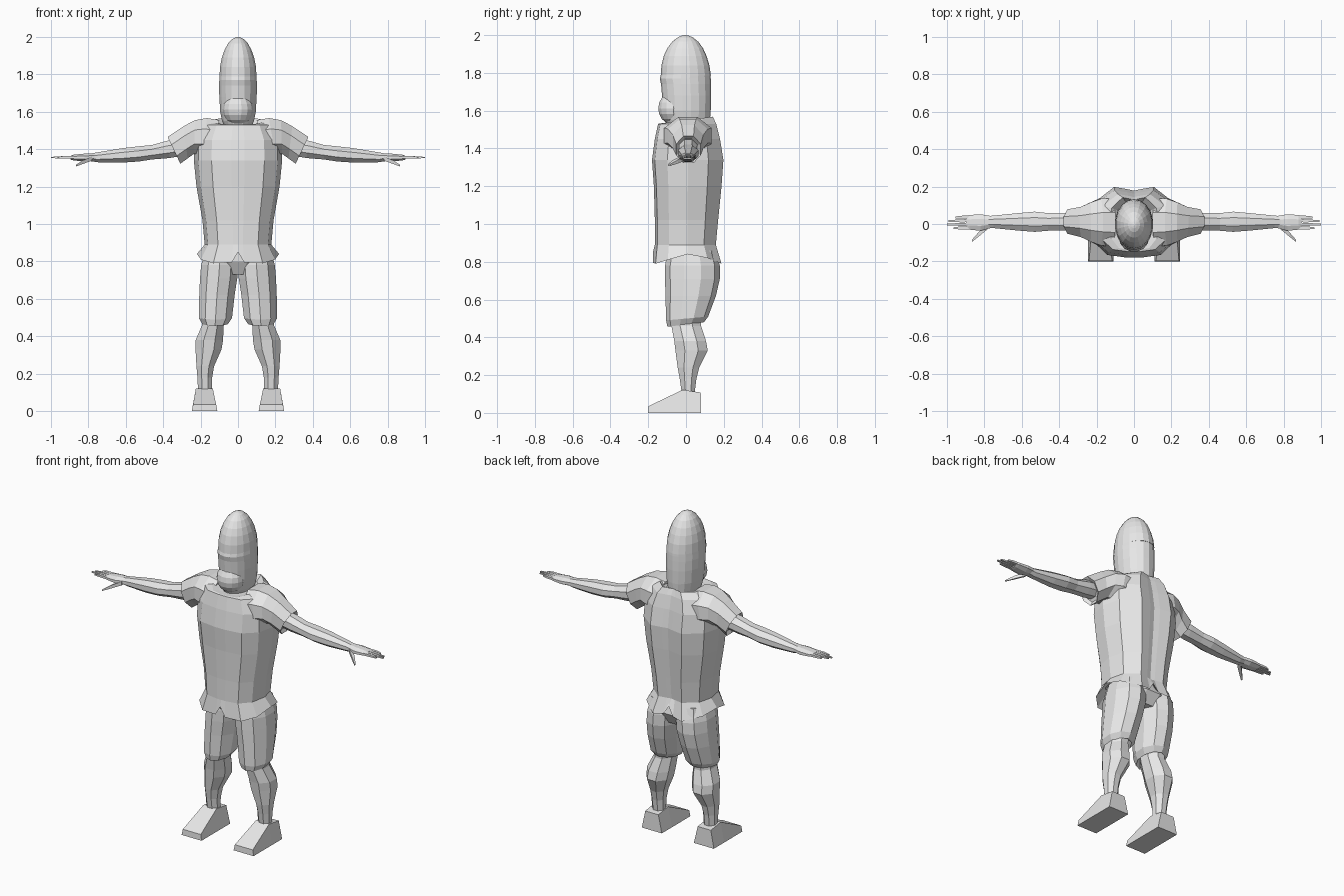
import bpy, bmesh, math
from mathutils import Vector

cube = bpy.data.objects.get("Cube")
if cube:
    bpy.data.objects.remove(cube)

grey = bpy.data.materials.new("plain grey")
grey.use_nodes = True
grey.diffuse_color = (0.8, 0.8, 0.8, 1)
grey.node_tree.nodes["Principled BSDF"].inputs["Base Color"].default_value = (0.8, 0.8, 0.8, 1)


def loft(name, rings):
    """Skin a list of equal-length point rings and cap both ends."""
    bm = bmesh.new()
    rows = [[bm.verts.new(p) for p in ring] for ring in rings]
    n = len(rows[0])
    for a, b in zip(rows, rows[1:]):
        for i in range(n):
            j = (i + 1) % n
            bm.faces.new((a[i], a[j], b[j], b[i]))
    bm.faces.new(rows[0])
    bm.faces.new(rows[-1])
    bmesh.ops.recalc_face_normals(bm, faces=bm.faces)
    mesh = bpy.data.meshes.new(name)
    bm.to_mesh(mesh)
    bm.free()
    mesh.materials.append(grey)
    obj = bpy.data.objects.new(name, mesh)
    bpy.context.collection.objects.link(obj)
    return obj


def circle(n, turn=0.0):
    return [(math.cos(2 * math.pi * (i + turn) / n),
             math.sin(2 * math.pi * (i + turn) / n)) for i in range(n)]


def flat_ring(z, x0, x1, y0, y1, n=8, turn=0.5, tilt=0.0):
    """Horizontal ring filling the given x and y extents."""
    pts = circle(n, turn)
    m = max(abs(c) for c, s in pts)
    return [((x0 + x1) / 2 + (x1 - x0) / 2 * c / m,
             (y0 + y1) / 2 + (y1 - y0) / 2 * s / m, z + tilt * s) for c, s in pts]


def arm_ring(side, top, bottom, y0, y1, n=8):
    """Ring across an arm, between a top and a bottom (x, z) point."""
    pts = circle(n, 0.5)
    m = max(abs(c) for c, s in pts)
    ring = []
    for c, s in pts:
        t = 0.5 + 0.5 * s / m
        ring.append((side * (bottom[0] + (top[0] - bottom[0]) * t),
                     (y0 + y1) / 2 + (y1 - y0) / 2 * c / m,
                     bottom[1] + (top[1] - bottom[1]) * t))
    return ring


def finger(name, side, points, radii):
    """Four-sided tapering finger through a few points."""
    rings = []
    for (x, y, z), r in zip(points, radii):
        rings.append([(side * x, y + r * c, z + r * s * 0.8) for c, s in circle(4, 0.5)])
    return loft(name, rings)


# Shirt body: half outline mirrored into a full ring
HALF = [(0, -1), (.15, -1), (.6, -.92), (.9, -.55), (1, .05),
        (.88, .6), (.45, 1), (.15, .94), (0, .9)]
OUTLINE = HALF + [(-u, v) for u, v in HALF[-2:0:-1]]
HEM = [.06, .005, 0, .02, .05, .03, 0, .01, .06]
HEM_FULL = HEM + HEM[-2:0:-1]


def shirt_ring(z, w, front, back, tilt=0.0, hem=False):
    ring = []
    for (u, v), h in zip(OUTLINE, HEM_FULL):
        y = -front * v if v < 0 else back * v
        ring.append((w * u, -y if v < 0 else y, z + tilt * v + (h if hem else 0)))
    return ring


loft("shirt_body", [
    shirt_ring(.88, .16, .14, .14),
    shirt_ring(.79, .22, .175, .188, hem=True),
    shirt_ring(.89, .178, .165, .158),
    shirt_ring(1.02, .19, .165, .17),
    shirt_ring(1.2, .222, .17, .188),
    shirt_ring(1.34, .236, .18, .198),
    shirt_ring(1.45, .232, .165, .18),
    shirt_ring(1.53, .19, .148, .16),
    shirt_ring(1.55, .135, .14, .142, tilt=.018),
    shirt_ring(1.53, .1, .11, .12),
])

# Head: lower face, domed cap and rounded chin
FACE = [(1.5, .065, -.09, .11), (1.55, .085, -.11, .125), (1.6, .095, -.12, .129),
        (1.68, .1, -.125, .131), (1.74, .101, -.13, .13), (1.77, .1, -.137, .129),
        (1.8, .098, -.128, .127)]
loft("head", [flat_ring(z, -w, w, f, b, 18) for z, w, f, b in FACE])
DOME = [(1.785, .099, -.132, .13), (1.84, .096, -.128, .122), (1.89, .086, -.116, .107),
        (1.93, .072, -.098, .089), (1.965, .053, -.072, .064), (1.988, .031, -.043, .036),
        (1.997, .014, -.023, .014), (2, .004, -.01, 0)]
loft("head_dome", [flat_ring(z, -w, w, f, b, 18) for z, w, f, b in DOME])
chin = []
for i in range(9):
    a = math.pi * (i + .3) / 8.6
    r = math.sin(a)
    chin.append([(.082 * r * c, -.07 + .079 * r * s, 1.612 - .085 * math.cos(a))
                 for c, s in circle(14)])
loft("chin", chin)

# Shorts waist
loft("shorts_waist", [flat_ring(.9, -.16, .16, -.1, .14, 12),
                      flat_ring(.8, -.185, .185, -.1, .168, 12),
                      flat_ring(.73, -.1, .1, -.06, .13, 12)])

for side, label in ((1, "left"), (-1, "right")):
    # Shorts leg
    def leg(rows, n=8):
        return [flat_ring(z, side * a, side * b, f, k, n, .5, t) for z, a, b, f, k, t in rows]

    loft(label + "_shorts_leg", leg([
        (.86, .01, .175, -.09, .15, 0), (.78, 0, .197, -.104, .172, 0),
        (.71, .004, .203, -.104, .172, 0), (.62, .018, .207, -.102, .152, 0),
        (.5, .032, .209, -.1, .112, .01), (.468, .055, .19, -.094, .09, .012),
        (.5, .075, .18, -.07, .07, 0)], 10))

    # Lower leg and ankle
    loft(label + "_lower_leg", leg([
        (.52, .075, .185, -.08, .08, 0), (.46, .076, .192, -.077, .08, 0),
        (.38, .08, .226, -.062, .106, 0), (.33, .088, .227, -.056, .115, 0),
        (.24, .128, .222, -.044, .07, 0), (.18, .138, .217, -.033, .055, 0),
        (.1, .14, .213, -.022, .045, 0)]))

    # Wedge foot: back, instep and toe cross-sections
    def slab(y, y_top, z, low, high):
        (a, b), (c, d) = low, high
        return [(side * a, y, 0), (side * b, y, 0), (side * d, y_top, z), (side * c, y_top, z)]

    loft(label + "_foot", [
        slab(.08, .078, .108, (.11, .247), (.135, .225)),
        slab(-.02, -.018, .122, (.11, .247), (.135, .225)),
        slab(-.2, -.198, .036, (.11, .247), (.117, .24))])

    # Short sleeve with an open-looking cuff
    loft(label + "_sleeve", [
        arm_ring(side, (.1, 1.555), (.14, 1.36), -.12, .135),
        arm_ring(side, (.165, 1.566), (.2, 1.37), -.115, .135),
        arm_ring(side, (.23, 1.555), (.235, 1.375), -.095, .115),
        arm_ring(side, (.29, 1.523), (.27, 1.35), -.07, .092),
        arm_ring(side, (.376, 1.465), (.308, 1.322), -.052, .078),
        arm_ring(side, (.355, 1.45), (.3, 1.345), -.035, .06)])

    # Arm from inside the sleeve to the wrist
    ARM = [(.26, 1.46, 1.37, -.03, .055), (.37, 1.447, 1.352, -.036, .06),
           (.46, 1.422, 1.345, -.036, .058), (.53, 1.415, 1.334, -.042, .066),
           (.62, 1.405, 1.328, -.035, .058), (.75, 1.383, 1.33, -.022, .045),
           (.79, 1.376, 1.336, -.022, .042)]
    loft(label + "_arm", [arm_ring(side, (x, t), (x, b), f, k) for x, t, b, f, k in ARM])

    # Hand
    PALM = [(.76, 1.378, 1.338, -.02, .042), (.82, 1.376, 1.334, -.036, .052),
            (.88, 1.37, 1.34, -.03, .048), (.895, 1.364, 1.344, -.026, .042)]
    loft(label + "_palm", [arm_ring(side, (x, t), (x, b), f, k) for x, t, b, f, k in PALM])
    for i, tip in enumerate((.965, 1.0, .99, .955)):
        y = -.02 + .019 * i
        finger(f"{label}_finger_{i + 1}", side,
               [(.87, y, 1.356), (.93, y - .001, 1.357), (tip, y - .002, 1.355)],
               (.012, .011, .006))
    finger(label + "_thumb", side,
           [(.78, -.012, 1.35), (.83, -.055, 1.33), (.866, -.09, 1.312)],
           (.02, .017, .008))
